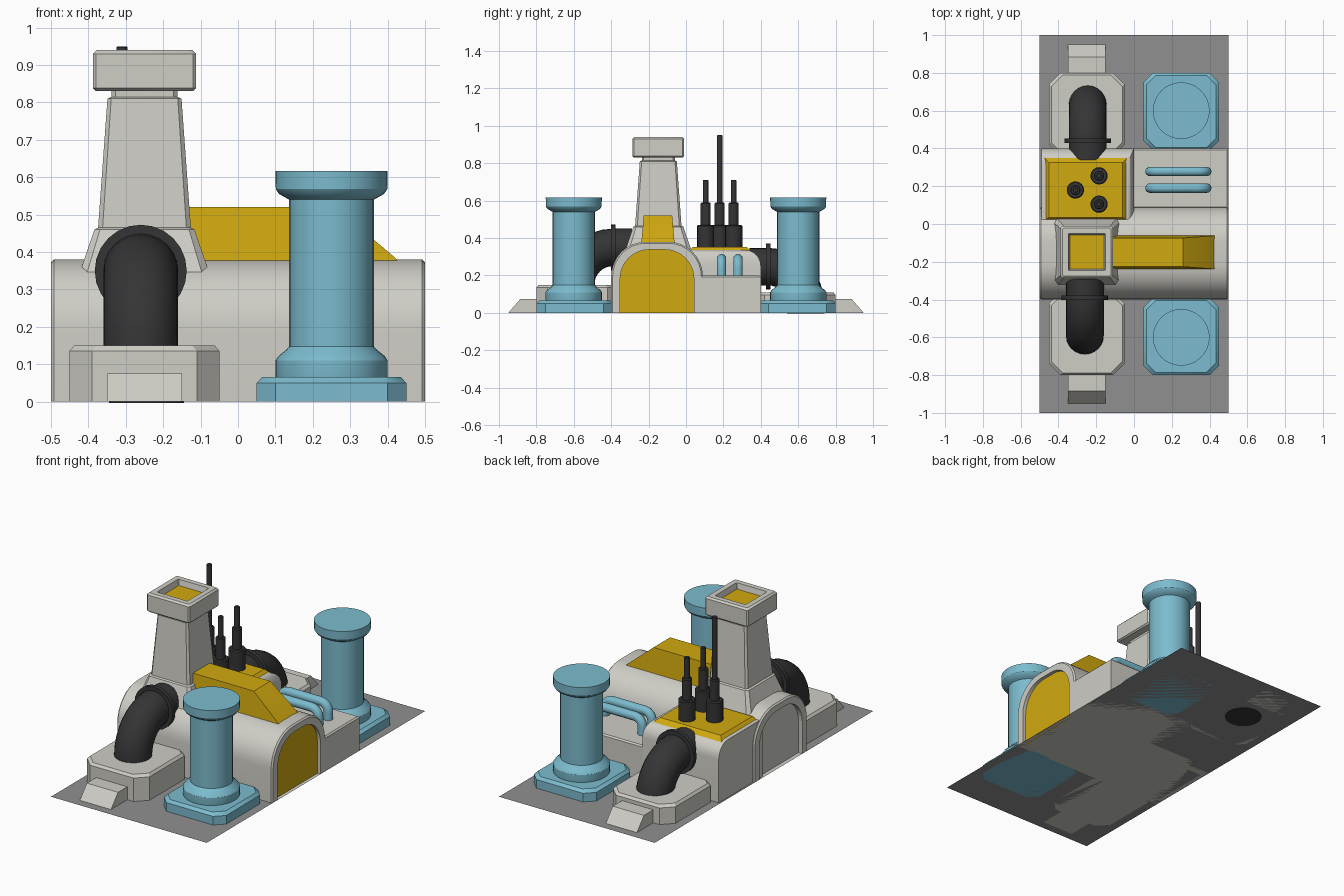
import bpy, bmesh
from math import sin, cos, pi
from mathutils import Vector

if "Cube" in bpy.data.objects:
    bpy.data.objects.remove(bpy.data.objects["Cube"])


def material(name, rgb):
    m = bpy.data.materials.new(name)
    m.diffuse_color = (*rgb, 1)
    m.use_nodes = True
    m.node_tree.nodes["Principled BSDF"].inputs["Base Color"].default_value = m.diffuse_color
    return m


YELLOW = material("yellow", (0.64, 0.4, 0.005))
BLUE = material("blue", (0.2, 0.5, 0.62))
BLACK = material("black", (0.035, 0.035, 0.035))
STONE = material("stone", (0.62, 0.61, 0.56))
DARK = material("dark_grey", (0.28, 0.28, 0.28))


def loft(name, rings, mat):
    """Skin a list of equal-length rings and cap both ends."""
    bm = bmesh.new()
    rows = [[bm.verts.new(p) for p in r] for r in rings]
    n = len(rows[0])
    for a, b in zip(rows, rows[1:]):
        for i in range(n):
            j = (i + 1) % n
            bm.faces.new((a[i], a[j], b[j], b[i]))
    bm.faces.new(rows[0][::-1])
    bm.faces.new(rows[-1])
    bmesh.ops.recalc_face_normals(bm, faces=bm.faces)
    me = bpy.data.meshes.new(name)
    bm.to_mesh(me)
    bm.free()
    me.materials.append(mat)
    ob = bpy.data.objects.new(name, me)
    bpy.context.collection.objects.link(ob)
    bpy.ops.object.select_all(action='DESELECT')
    ob.select_set(True)
    bpy.context.view_layer.objects.active = ob
    bpy.ops.object.shade_smooth_by_angle(angle=0.55)
    return ob


def octa(cx, cy, hx, hy, z, c=0.0):
    """Rectangle with corners cut by c."""
    q = [(-hx + c, -hy), (hx - c, -hy), (hx, -hy + c), (hx, hy - c),
         (hx - c, hy), (-hx + c, hy), (-hx, hy - c), (-hx, -hy + c)]
    if c == 0:
        q = [(-hx, -hy), (hx, -hy), (hx, hy), (-hx, hy)]
    return [(cx + x, cy + y, z) for x, y in q]


def lathe(name, x, y, profile, mat, n=32):
    rings = [[(x + r * cos(2 * pi * i / n), y + r * sin(2 * pi * i / n), z)
              for i in range(n)] for r, z in profile]
    return loft(name, rings, mat)


def tube(name, path, r, axis, mat, n=24):
    """Round tube along a flat path; axis is the normal of the path's plane."""
    pts, axis, rings = [Vector(p) for p in path], Vector(axis), []
    for i, p in enumerate(pts):
        t = (pts[min(i + 1, len(pts) - 1)] - pts[max(i - 1, 0)]).normalized()
        side = t.cross(axis)
        rings.append([p + r * (axis * cos(2 * pi * k / n) + side * sin(2 * pi * k / n))
                      for k in range(n)])
    return loft(name, rings, mat)


def arch(x, y0, y1, top, r, n=8):
    """Door-shaped outline with rounded shoulders in the yz plane."""
    pts = [(y0, 0)]
    pts += [(y0 + r - r * cos(k * pi / 2 / n), top - r + r * sin(k * pi / 2 / n)) for k in range(n + 1)]
    pts += [(y1 - r + r * sin(k * pi / 2 / n), top - r + r * cos(k * pi / 2 / n)) for k in range(n + 1)]
    pts += [(y1, 0)]
    return [(x, y, z) for y, z in pts]


# Ground plate
bpy.ops.mesh.primitive_plane_add(size=1)
plate = bpy.context.object
plate.name = "ground_plate"
plate.scale = (1, 2, 1)
plate.data.materials.append(DARK)

# Arched hall with recessed ends, and its yellow door
outer = (-0.4, 0.09, 0.38, 0.185)
rim = (-0.392, 0.082, 0.372, 0.177)
inner = (-0.352, 0.042, 0.338, 0.155)
loft("hall", [arch(x, *s) for x, s in (
    (-0.475, inner), (-0.5, inner), (-0.5, rim), (-0.492, outer),
    (0.492, outer), (0.5, rim), (0.5, inner), (0.475, inner))], STONE)
loft("hall_door", [arch(0.47, *inner), arch(0.48, *inner)], YELLOW)

# Rear annexes
rings = [octa(-0.245, 0.2, 0.245, 0.2, 0)]
for k in range(7):
    a = k * pi / 12
    right, back = -0.035 * (1 - cos(a)), 0.32 + 0.08 * cos(a)
    z = 0.25 + 0.085 * sin(a)
    rings.append([(-0.49, 0, z), (right, 0, z), (right, back, z), (-0.49, back, z)])
loft("tall_annex", rings, STONE)
loft("low_annex", [octa(0.245, 0.225, 0.255, 0.175, 0), octa(0.245, 0.225, 0.255, 0.175, 0.192),
                   octa(0.245, 0.225, 0.247, 0.167, 0.2)], STONE)
loft("annex_roof", [octa(-0.255, 0.185, 0.225, 0.17, 0.31), octa(-0.255, 0.185, 0.222, 0.168, 0.325),
                    octa(-0.255, 0.18, 0.195, 0.145, 0.352)], YELLOW)

# Tower with flared foot and hollow cap
TX, TY = -0.25, -0.148
loft("tower", [octa(TX, TY, h, h, z, c) for h, z, c in (
    (0.178, 0.33, 0.02), (0.134, 0.46, 0.015), (0.124, 0.465, 0.012),
    (0.099, 0.81, 0.01), (0.088, 0.815, 0.01), (0.088, 0.84, 0.01))], STONE)
loft("tower_cap", [octa(TX, TY, h, h, z, c) for h, z, c in (
    (0.13, 0.83, 0.008), (0.138, 0.838, 0.008), (0.138, 0.93, 0.008),
    (0.128, 0.94, 0.008), (0.098, 0.94, 0.003), (0.09, 0.905, 0.003))], STONE)
loft("tower_cap_panel", [octa(TX, TY, 0.09, 0.09, z) for z in (0.9, 0.908)], YELLOW)

# Yellow roof ridge with sloping end
fin = [(-0.16, 0.36), (0.435, 0.365), (0.42, 0.385), (0.26, 0.52), (-0.16, 0.52)]
def fin_side(s):
    return [(x, -0.15 + s * (0.09 - 0.014 * (z - 0.36) / 0.16), z) for x, z in fin]
loft("roof_ridge", [fin_side(-1), fin_side(1)], YELLOW)

# Front and back bays: stone plinth, ramp, elbow duct, blue column
for side, tag, top, px, pv, pz in ((-1, "front", 0.15, -0.26, 0.59, 0.35),
                                   (1, "back", 0.11, -0.245, 0.64, 0.247)):
    loft(tag + "_plinth", [octa(-0.25, side * 0.58, 0.2 - i, 0.22 - i, z, 0.06)
                           for i, z in ((0, 0), (0, top - 0.014), (0.012, top))], STONE)
    loft(tag + "_ramp", [[(x, side * y, z) for y, z in
                          ((0.95, 0), (0.885, 0.075), (0.78, 0.075), (0.78, 0))]
                         for x in (-0.35, -0.15)], STONE)
    bend = pv - 0.2
    path = [(px, side * pv, pz - 0.25)]
    path += [(px, side * (bend + 0.2 * cos(k * pi / 16)), pz - 0.2 + 0.2 * sin(k * pi / 16))
             for k in range(9)]
    path += [(px, side * (bend - 0.1), pz)]
    tube(tag + "_duct", path, 0.1, (1, 0, 0), BLACK)
    tube(tag + "_duct_flange", [(px, side * (bend - 0.012), pz), (px, side * (bend + 0.012), pz)],
         0.123, (1, 0, 0), BLACK)
    loft(tag + "_column_base", [octa(0.25, side * 0.595, 0.2 - i, 0.205 - i, z, 0.05)
                                for i, z in ((0, 0), (0, 0.05), (0.015, 0.066))], BLUE)
    lathe(tag + "_column", 0.25, side * 0.6, [
        (0.148, 0.06), (0.15, 0.07), (0.15, 0.11), (0.142, 0.122), (0.122, 0.138), (0.113, 0.148),
        (0.113, 0.54), (0.122, 0.545), (0.14, 0.555), (0.149, 0.568), (0.15, 0.617)], BLUE)

# Blue bent pipes on the low annex
for i, y in enumerate((0.19, 0.278)):
    r = 0.045
    left = [(0.085 + r - r * cos(k * pi / 8), y, 0.245 + r * sin(k * pi / 8)) for k in range(5)]
    right = [(0.47 - x, yy, z) for x, yy, z in reversed(left)]
    tube(f"bent_pipe_{i + 1}", [(0.085, y, 0.19)] + left + right + [(0.385, y, 0.19)],
         0.025, (0, 1, 0), BLUE, 16)

# Stepped masts on the annex roof
for i, (x, y, top) in enumerate(((-0.31, 0.18, 0.95), (-0.185, 0.255, 0.71), (-0.185, 0.105, 0.71))):
    lathe(f"mast_{i + 1}", x, y, [(0.046, 0.33), (0.046, 0.465), (0.04, 0.47), (0.027, 0.47),
                                  (0.027, 0.585), (0.022, 0.59), (0.015, 0.59),
                                  (0.015, top - 0.003), (0.012, top)], BLACK, 16)
